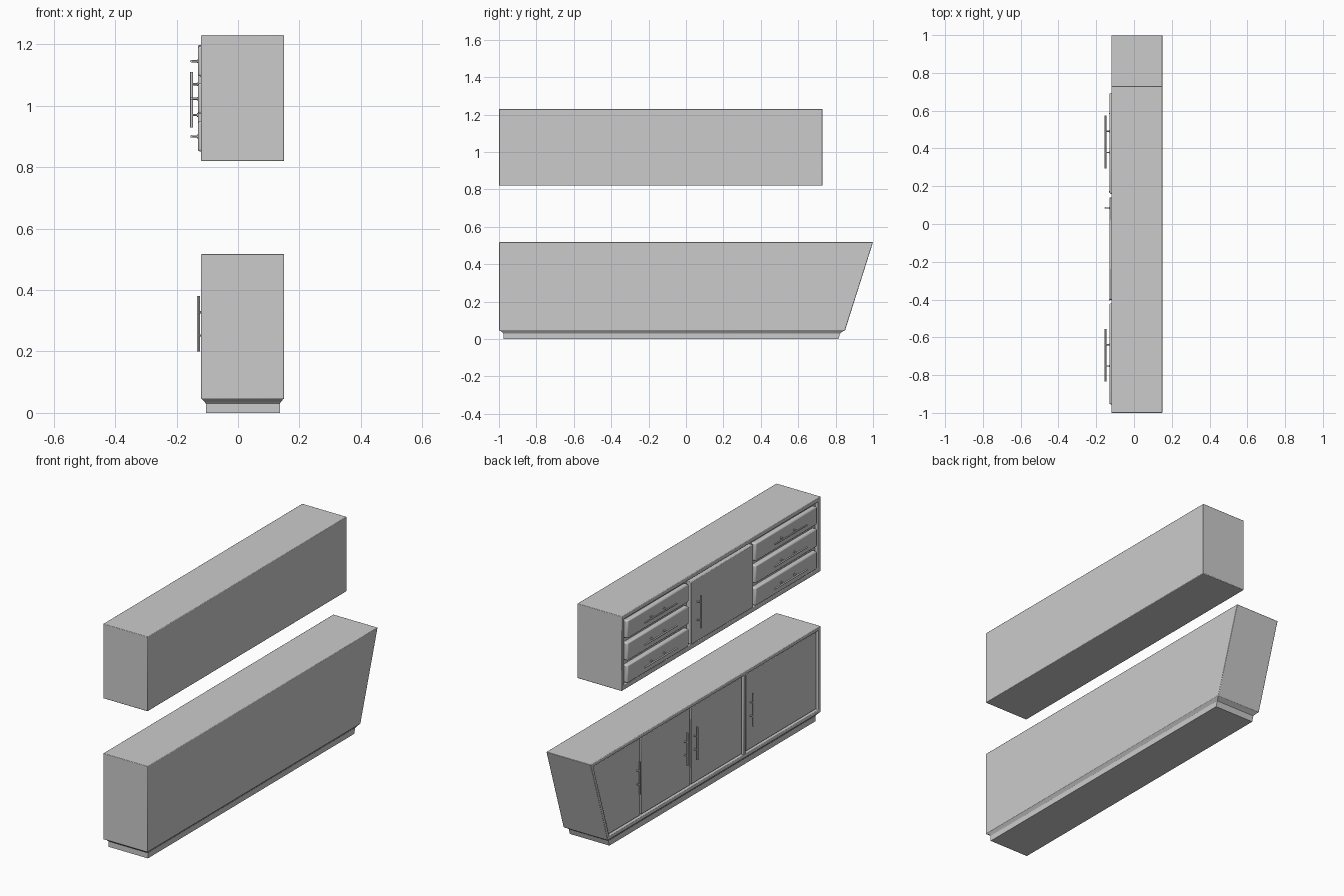
import bpy, bmesh
from mathutils import Vector, Matrix

if "Cube" in bpy.data.objects:
    bpy.data.objects.remove(bpy.data.objects["Cube"])

FRONT, BACK = -0.12, 0.15


def finish(name, bm, bevel=0.0, segments=2):
    bmesh.ops.recalc_face_normals(bm, faces=bm.faces)
    me = bpy.data.meshes.new(name)
    bm.to_mesh(me)
    bm.free()
    ob = bpy.data.objects.new(name, me)
    bpy.context.collection.objects.link(ob)
    if bevel:
        m = ob.modifiers.new("bevel", 'BEVEL')
        m.width, m.segments = bevel, segments
        m.limit_method = 'ANGLE'
    bpy.context.view_layer.objects.active = ob
    ob.select_set(True)
    bpy.ops.object.shade_smooth_by_angle()
    ob.select_set(False)
    return ob


def prism(bm, outline, x0, x1):
    """Extrude a (y, z) outline from x0 to x1, returning the x0 face."""
    a = [bm.verts.new((x0, y, z)) for y, z in outline]
    b = [bm.verts.new((x1, y, z)) for y, z in outline]
    face = bm.faces.new(a)
    bm.faces.new(b[::-1])
    for i in range(len(a)):
        j = (i + 1) % len(a)
        bm.faces.new((a[i], b[i], b[j], a[j]))
    return face


def carcass(name, outline, rim, depth):
    """Solid cabinet with a recessed opening on the door side."""
    bm = bmesh.new()
    face = prism(bm, outline, FRONT, BACK)
    bmesh.ops.recalc_face_normals(bm, faces=bm.faces)
    bmesh.ops.inset_region(bm, faces=[face], thickness=rim, use_even_offset=True)
    bmesh.ops.inset_region(bm, faces=[face], thickness=0.0005, use_even_offset=True)
    for v in face.verts:
        v.co.x += depth
    return finish(name, bm, 0.003)


def panel(name, outline, x0, x1, bevel=0.003):
    bm = bmesh.new()
    prism(bm, outline, x0, x1)
    return finish(name, bm, bevel)


def rect(y0, y1, z0, z1):
    return [(y0, z0), (y1, z0), (y1, z1), (y0, z1)]


def rod(bm, p, q, r):
    p, q = Vector(p), Vector(q)
    rot = (q - p).to_track_quat('Z', 'Y').to_matrix().to_4x4()
    bmesh.ops.create_cone(bm, cap_ends=True, segments=12, radius1=r, radius2=r,
                          depth=(q - p).length,
                          matrix=Matrix.Translation((p + q) / 2) @ rot)


def handle(name, x, y, z, axis, length, spread, wall):
    """Bar on two round posts."""
    bm = bmesh.new()
    c, d = Vector((x, y, z)), Vector(axis)
    rod(bm, c - d * length / 2, c + d * length / 2, 0.0045)
    for s in (-1, 1):
        p = c + d * s * spread / 2
        rod(bm, p, (wall + 0.002, p.y, p.z), 0.0035)
        rod(bm, (wall + 0.002, p.y, p.z), (wall - 0.003, p.y, p.z), 0.006)
    finish(name, bm)


# Upper cabinet with a door between two stacks of drawers
carcass("upper_cabinet", rect(-1, 0.73, 0.82, 1.23), 0.022, 0.018)
panel("upper_door", rect(-0.40, 0.14, 0.853, 1.197), -0.13, -0.10)
handle("upper_door_handle", -0.151, 0.085, 1.02, (0, 0, 1), 0.18, 0.1, -0.13)
for side, y0, y1, yc in (("left", 0.16, 0.693, 0.435), ("right", -0.955, -0.42, -0.695)):
    for i, z in enumerate((1.145, 1.023, 0.9)):
        panel(f"{side}_drawer_{i + 1}", rect(y0, y1, z - 0.049, z + 0.05), -0.13, -0.10, 0.007)
        handle(f"{side}_drawer_handle_{i + 1}", -0.151, yc, z, (0, 1, 0), 0.28, 0.113, -0.13)

# Lower cabinet with one slanted end
Z0, Z1 = 0.045, 0.518
carcass("lower_cabinet", [(-1, Z0), (0.85, Z0), (1, Z1), (-1, Z1)], 0.018, 0.02)

# Plinth, flared where it meets the cabinet
bm = bmesh.new()
rings = []
for z, x0, x1, y0, y1 in ((0, -0.105, 0.136, -0.977, 0.815),
                          (0.03, -0.105, 0.136, -0.977, 0.824),
                          (0.036, -0.109, 0.14, -0.982, 0.832),
                          (0.047, -0.119, 0.149, -0.998, 0.849)):
    rings.append([bm.verts.new((x, y, z)) for x, y in ((x0, y0), (x1, y0), (x1, y1), (x0, y1))])
bm.faces.new(rings[0])
bm.faces.new(rings[-1])
for a, b in zip(rings, rings[1:]):
    for i in range(4):
        j = (i + 1) % 4
        bm.faces.new((a[i], a[j], b[j], b[i]))
finish("plinth", bm)

# Lower doors, set back inside the frame; the end one follows the slant
B, T, DOOR = Z0 + 0.026, Z1 - 0.024, -0.112


def slant(z):
    return 0.85 + 0.15 * (z - Z0) / (Z1 - Z0) - 0.026


panel("slanted_door", [(0.556, B), (slant(B), B), (slant(T), T), (0.556, T)], DOOR, -0.095)
for i, (y0, y1) in enumerate(((0.125, 0.546), (-0.325, 0.115), (-0.97, -0.36))):
    panel(f"lower_door_{i + 1}", rect(y0, y1, B, T), DOOR, -0.095)
panel("lower_divider", rect(-0.352, -0.333, Z0 + 0.01, Z1 - 0.01), FRONT + 0.002, -0.09)
for i, y in enumerate((0.585, 0.17, 0.085, -0.4)):
    handle(f"lower_handle_{i + 1}", -0.129, y, 0.29, (0, 0, 1), 0.18, 0.075, DOOR)
